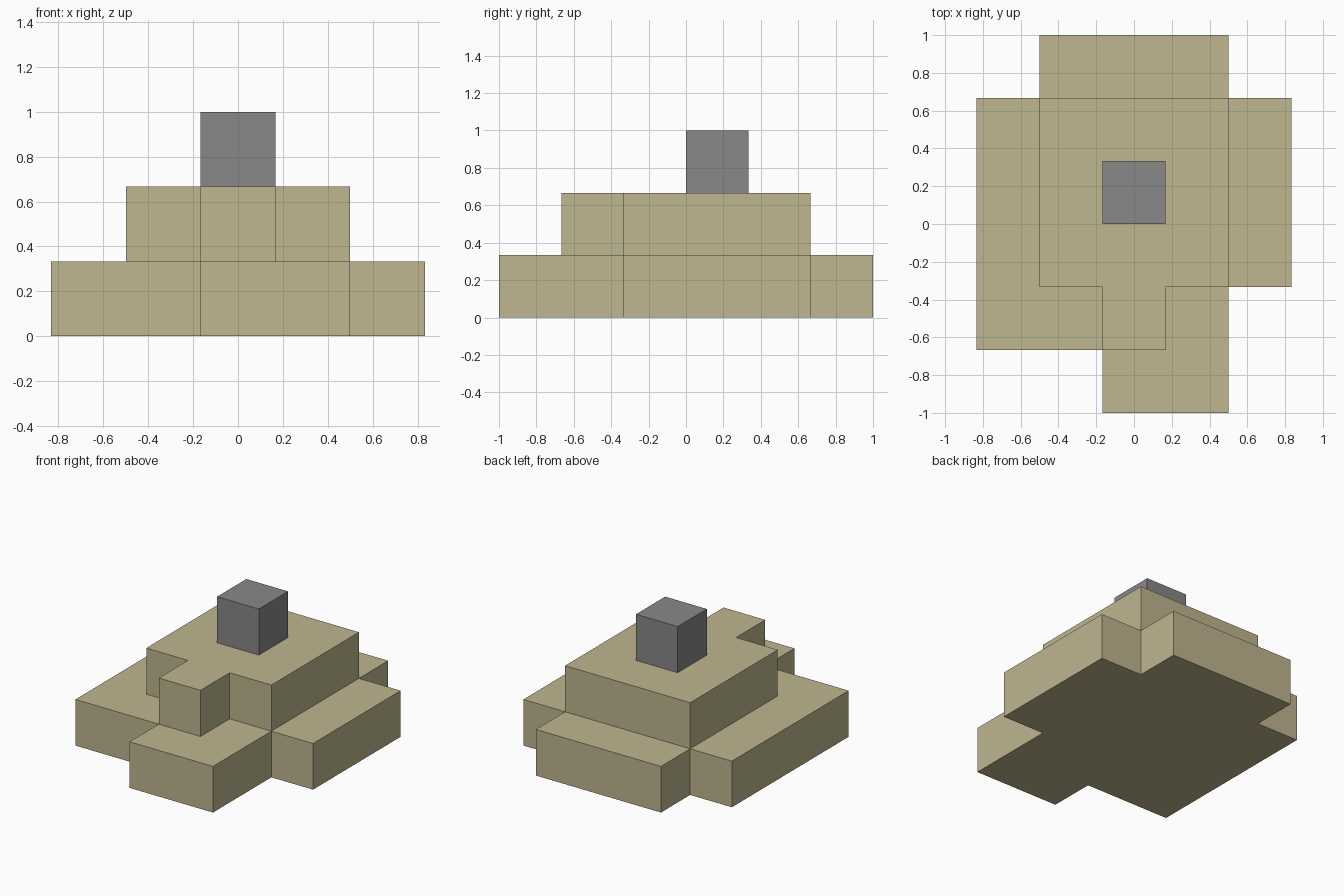
import bpy
import bmesh

cube = bpy.data.objects.get("Cube")
if cube:
    bpy.data.objects.remove(cube, do_unlink=True)

U = 1 / 3  # one block of the stepped grid


def make_material(name, rgb):
    mat = bpy.data.materials.new(name)
    mat.use_nodes = True
    color = (*rgb, 1)
    mat.diffuse_color = color
    mat.node_tree.nodes["Principled BSDF"].inputs["Base Color"].default_value = color
    return mat


def make_tier(name, outline, level, mat):
    """Extrude an outline, given in blocks, by one block of height."""
    bm = bmesh.new()
    base = bm.faces.new([bm.verts.new((x * U, y * U, level * U)) for x, y in outline])
    top = bmesh.ops.extrude_face_region(bm, geom=[base], use_keep_orig=True)["geom"]
    raised = [v for v in top if isinstance(v, bmesh.types.BMVert)]
    bmesh.ops.translate(bm, verts=raised, vec=(0, 0, U))
    bmesh.ops.recalc_face_normals(bm, faces=bm.faces)
    mesh = bpy.data.meshes.new(name)
    bm.to_mesh(mesh)
    bm.free()
    mesh.materials.append(mat)
    obj = bpy.data.objects.new(name, mesh)
    bpy.context.collection.objects.link(obj)


sand = make_material("sand", (0.52, 0.465, 0.28))
grey = make_material("grey", (0.246, 0.246, 0.246))

# Broad bottom step with uneven corners
make_tier("lower_tier", [
    (-.5, -3), (1.5, -3), (1.5, -1), (2.5, -1), (2.5, 2), (1.5, 2),
    (1.5, 3), (-1.5, 3), (-1.5, 2), (-2.5, 2), (-2.5, -2), (-.5, -2)], 0, sand)

# Middle step with a tongue at the front
make_tier("upper_tier", [
    (-.5, -2), (.5, -2), (.5, -1), (1.5, -1),
    (1.5, 2), (-1.5, 2), (-1.5, -1), (-.5, -1)], 1, sand)

# Single block on top
make_tier("top_block", [(-.5, 0), (.5, 0), (.5, 1), (-.5, 1)], 2, grey)
